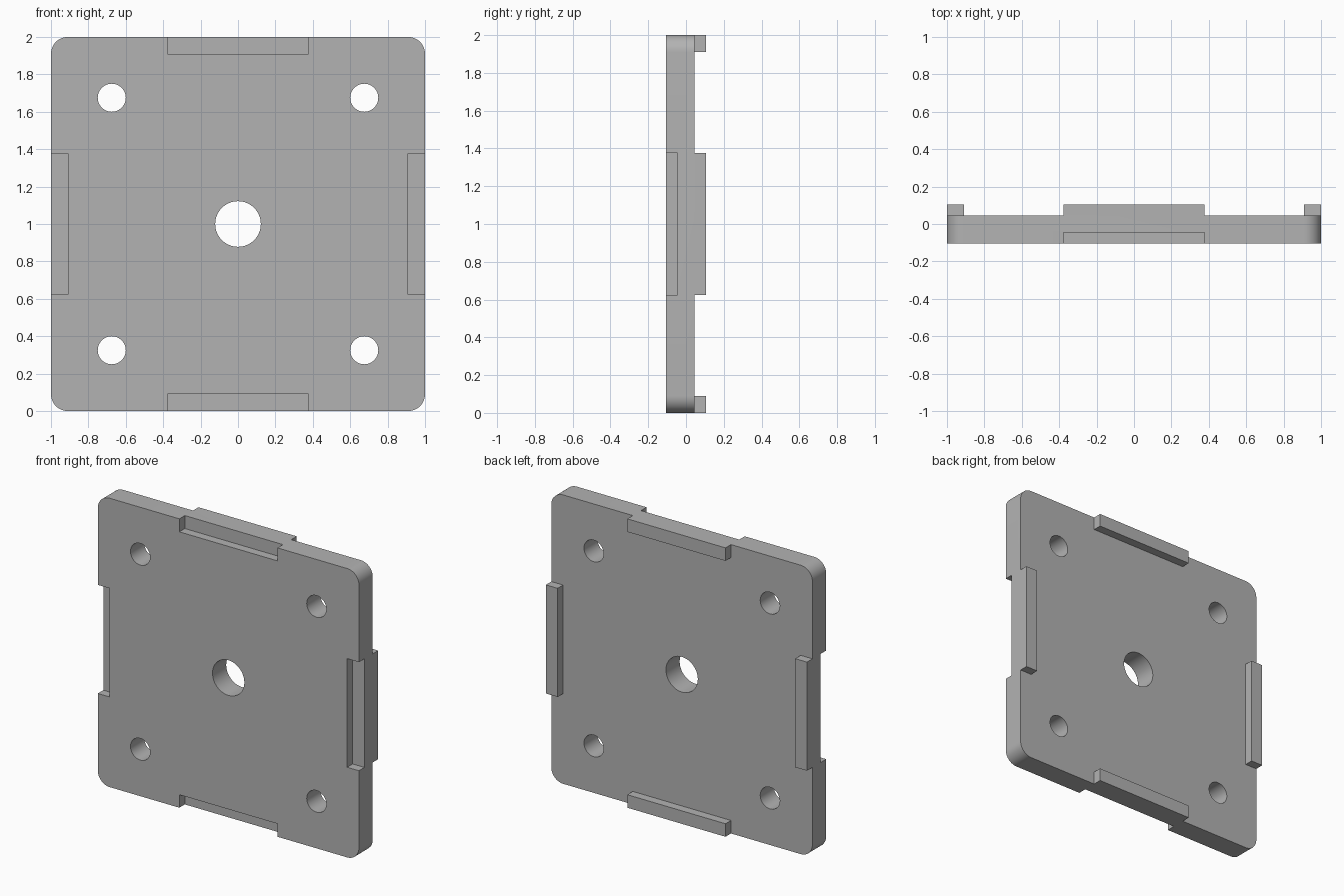
import bpy, bmesh
from math import pi, radians, cos, sin
from mathutils import Matrix, Vector

cube = bpy.data.objects.get("Cube")
if cube:
    bpy.data.objects.remove(cube, do_unlink=True)

FRONT, BACK, TAB_BACK = -0.105, 0.045, 0.105   # depth levels along y
NOTCH_FLOOR = -0.045
HALF_TAB, RIM, CORNER = 0.376, 0.09, 0.09
CENTRE = Vector((0, 0, 1))

grey = bpy.data.materials.new("plain grey")
grey.use_nodes = True
grey.diffuse_color = (0.45, 0.45, 0.45, 1)
grey.node_tree.nodes["Principled BSDF"].inputs["Base Color"].default_value = grey.diffuse_color


def add_object(name, bm):
    bmesh.ops.recalc_face_normals(bm, faces=bm.faces)
    mesh = bpy.data.meshes.new(name)
    bm.to_mesh(mesh)
    bm.free()
    mesh.materials.append(grey)
    obj = bpy.data.objects.new(name, mesh)
    bpy.context.collection.objects.link(obj)
    return obj


def add_edge_box(bm, turn, inner, outer, y0, y1):
    """Box along one edge of the plate, turned about the plate's axis."""
    size = Matrix.Diagonal((2 * HALF_TAB, y1 - y0, outer - inner, 1))
    shift = Matrix.Translation((0, (y0 + y1) / 2, (inner + outer) / 2))
    spin = Matrix.Rotation(turn, 4, 'Y')
    bmesh.ops.create_cube(bm, size=1, matrix=Matrix.Translation(CENTRE) @ spin @ shift @ size)


def add_hole(bm, x, z, radius):
    place = Matrix.Translation((x, 0, z)) @ Matrix.Rotation(pi / 2, 4, 'X')
    bmesh.ops.create_cone(bm, cap_ends=True, segments=48, radius1=radius,
                          radius2=radius, depth=1, matrix=place)


# Rounded square plate
bm = bmesh.new()
outline = []
for quarter in range(4):
    mid = pi / 4 + quarter * pi / 2
    cx = (1 - CORNER) * (1 if cos(mid) > 0 else -1)
    cz = (1 - CORNER) * (1 if sin(mid) > 0 else -1)
    for step in range(13):
        a = (quarter + step / 12) * pi / 2
        outline.append(bm.verts.new((cx + CORNER * cos(a), FRONT, 1 + cz + CORNER * sin(a))))
face = bm.faces.new(outline)
extruded = bmesh.ops.extrude_face_region(bm, geom=[face])["geom"]
bmesh.ops.translate(bm, vec=(0, BACK - FRONT, 0),
                    verts=[v for v in extruded if isinstance(v, bmesh.types.BMVert)])
plate = add_object("plate", bm)

# Screw holes, centre hole and front edge notches
bm = bmesh.new()
add_hole(bm, 0, 1, 0.122)
for x in (-0.675, 0.675):
    for z in (-0.675, 0.675):
        add_hole(bm, x, 1 + z, 0.075)
for i in range(4):
    add_edge_box(bm, i * pi / 2, 1 - RIM, 1.2, FRONT - 0.1, NOTCH_FLOOR)
cutter = add_object("cutter", bm)
cutter.hide_render = True

cut = plate.modifiers.new("cut", 'BOOLEAN')
cut.operation = 'DIFFERENCE'
cut.solver = 'EXACT'
cut.object = cutter
bpy.ops.object.select_all(action='DESELECT')
bpy.context.view_layer.objects.active = plate
plate.select_set(True)
bpy.ops.object.modifier_apply(modifier=cut.name)
bpy.data.objects.remove(cutter, do_unlink=True)
bpy.ops.object.shade_smooth_by_angle(angle=radians(30))

# Raised tabs on the back edges
for i, side in enumerate(("top", "left", "bottom", "right")):
    bm = bmesh.new()
    add_edge_box(bm, i * pi / 2, 1 - RIM, 1, BACK, TAB_BACK)
    add_object(side + "_tab", bm)
